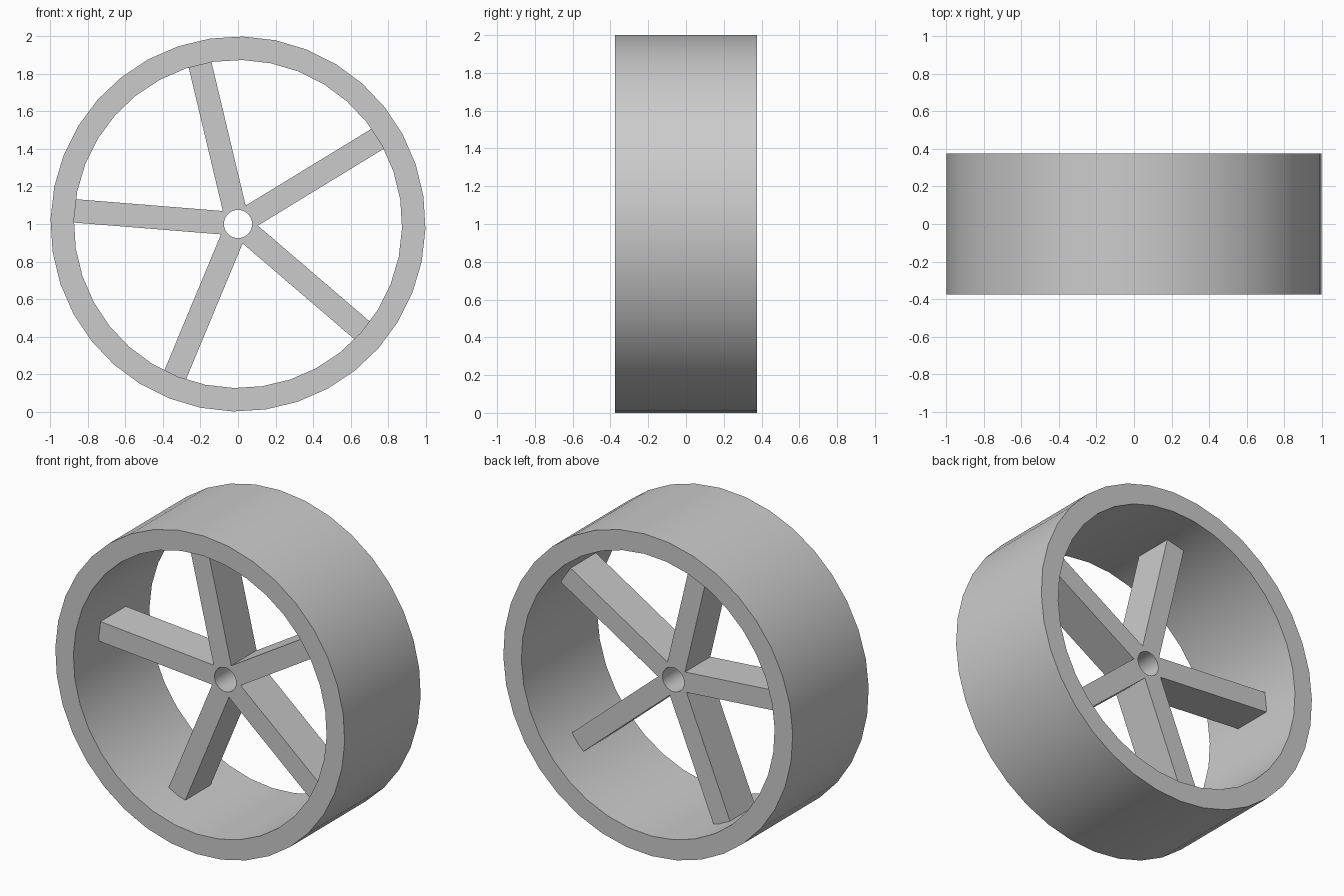
import bpy, bmesh
from math import cos, sin, radians, hypot, atan2, degrees, tan

cube = bpy.data.objects.get("Cube")
if cube:
    bpy.data.objects.remove(cube, do_unlink=True)

RIM_OUTER, RIM_INNER, RIM_DEPTH = 1.0, 0.875, 0.75
SPOKES, SPOKE_WIDTH, SPOKE_DEPTH, BORE = 5, 0.125, 0.25, 0.075
SPOKE_START = 31.4
RIM_SIDES, RIM_TURN = 36, 8.5

grey = bpy.data.materials.new("plain_grey")
grey.use_nodes = True
colour = (0.6, 0.6, 0.6, 1)
grey.diffuse_color = colour
grey.node_tree.nodes["Principled BSDF"].inputs["Base Color"].default_value = colour


def polar(r, deg):
    return r * cos(radians(deg)), r * sin(radians(deg))


def prism(name, polygons, depth):
    """Weld flat polygons in the xz plane and extrude them along y."""
    bm = bmesh.new()
    for poly in polygons:
        bm.faces.new([bm.verts.new((x, -depth / 2, z + 1)) for x, z in poly])
    bmesh.ops.remove_doubles(bm, verts=bm.verts[:], dist=0.0001)
    grown = bmesh.ops.extrude_face_region(bm, geom=bm.faces[:])["geom"]
    top = [v for v in grown if isinstance(v, bmesh.types.BMVert)]
    bmesh.ops.translate(bm, verts=top, vec=(0, depth, 0))
    bmesh.ops.recalc_face_normals(bm, faces=bm.faces[:])
    mesh = bpy.data.meshes.new(name)
    bm.to_mesh(mesh)
    bm.free()
    mesh.materials.append(grey)
    obj = bpy.data.objects.new(name, mesh)
    bpy.context.collection.objects.link(obj)
    bpy.ops.object.select_all(action='DESELECT')
    obj.select_set(True)
    bpy.context.view_layer.objects.active = obj
    bpy.ops.object.shade_smooth_by_angle(angle=radians(30))
    return obj


# Wide rim
step = 360 / RIM_SIDES
ring = []
for i in range(RIM_SIDES):
    a, b = RIM_TURN + i * step, RIM_TURN + (i + 1) * step
    ring.append([polar(RIM_INNER, a), polar(RIM_OUTER, a),
                 polar(RIM_OUTER, b), polar(RIM_INNER, b)])
prism("rim", ring, RIM_DEPTH)

# Spokes meeting around the axle bore, tips sunk slightly into the rim
half = 180 / SPOKES
notch = SPOKE_WIDTH / 2 / sin(radians(half))
reach = RIM_INNER + 0.015
tip = hypot(reach, SPOKE_WIDTH / 2)
spread = degrees(atan2(SPOKE_WIDTH / 2, reach))
arc_steps = 8
star = []
for k in range(SPOKES):
    mid = SPOKE_START + k * 2 * half
    outline = [polar(notch, mid - half), polar(tip, mid - spread),
               polar(tip, mid + spread), polar(notch, mid + half)]
    outline += [polar(BORE, mid + half - 2 * half * j / arc_steps)
                for j in range(arc_steps + 1)]
    star.append(outline)
prism("spokes", star, SPOKE_DEPTH)
